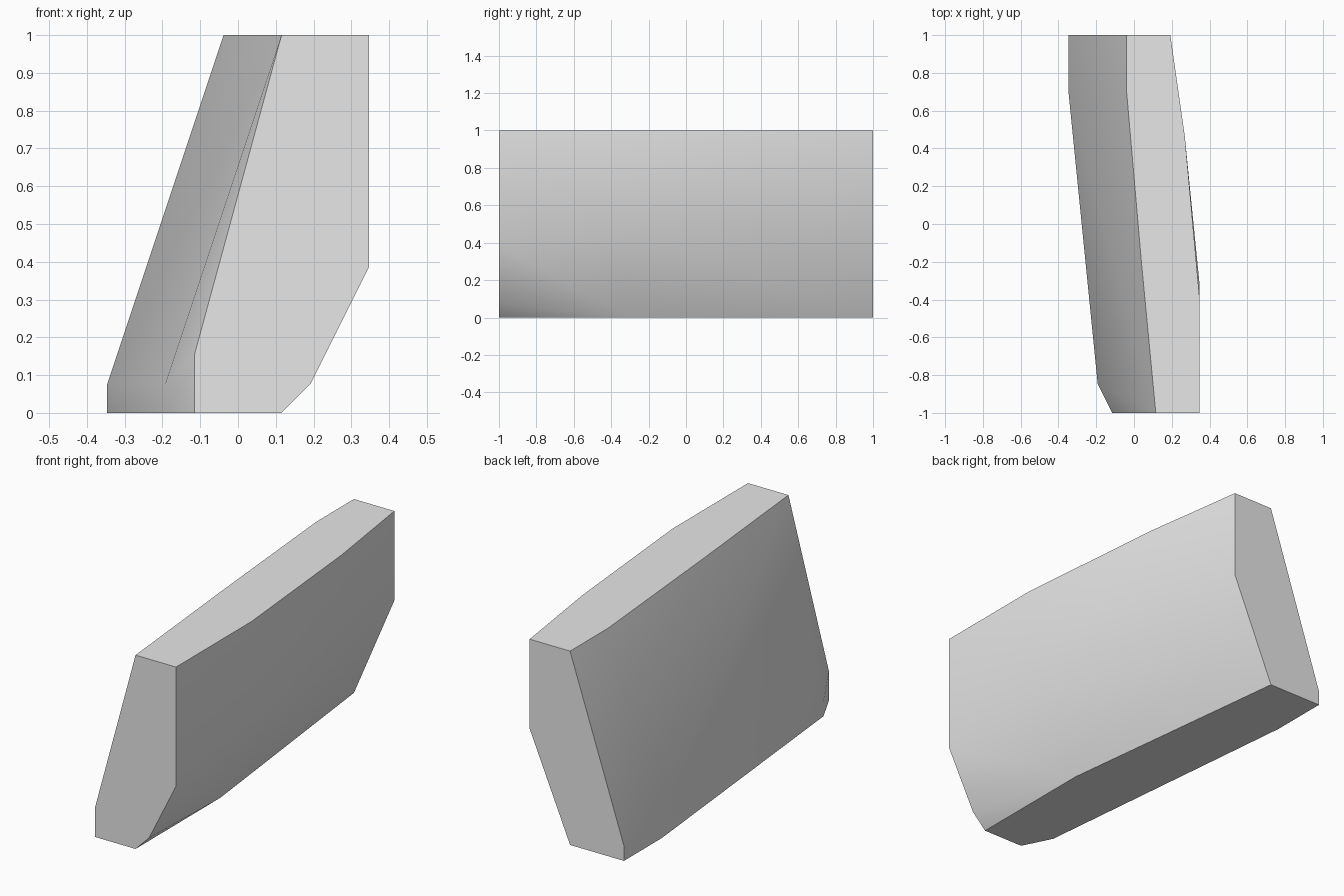
import bpy, bmesh, math

cube = bpy.data.objects.get("Cube")
if cube:
    bpy.data.objects.remove(cube)

UNIT = 1 / 26  # all corners sit on a grid of this step

# Cross-section corners (x, z) at each station along y
sections = {
    -26: [(-3, 0), (3, 0), (5, 2), (9, 10), (9, 26), (3, 26), (-3, 4)],
    -22: [(-5, 0), (-5, 2)],
    -10: [(9, 26)],
    -8: [(3, 0), (9, 12)],
    -5: [(1, 26)],
    12: [(7, 13), (7, 26)],
    18: [(-9, 0), (-9, 2), (-1, 26)],
    26: [(-9, 0), (-1, 0), (5, 14), (5, 26), (-1, 26), (-9, 2)],
}

# Skin the convex leaning panel over its sections
bm = bmesh.new()
for y, corners in sections.items():
    for x, z in corners:
        bm.verts.new((x * UNIT, y * UNIT, z * UNIT))
hull = bmesh.ops.convex_hull(bm, input=bm.verts[:])
loose = [v for v in bm.verts if not v.link_faces]
bmesh.ops.delete(bm, geom=loose, context='VERTS')
# Merge the flat caps into single faces
bmesh.ops.dissolve_limit(bm, angle_limit=math.radians(0.2),
                         verts=bm.verts[:], edges=bm.edges[:])
bmesh.ops.recalc_face_normals(bm, faces=bm.faces[:])
mesh = bpy.data.meshes.new("curved_panel")
bm.to_mesh(mesh)
bm.free()

panel = bpy.data.objects.new("curved_panel", mesh)
bpy.context.collection.objects.link(panel)

# Plain grey surface
grey = bpy.data.materials.new("light_grey")
grey.use_nodes = True
grey.diffuse_color = (0.8, 0.8, 0.8, 1)
grey.node_tree.nodes["Principled BSDF"].inputs["Base Color"].default_value = (0.8, 0.8, 0.8, 1)
mesh.materials.append(grey)

# Soft sides, crisp cap edges
bpy.ops.object.select_all(action='DESELECT')
panel.select_set(True)
bpy.context.view_layer.objects.active = panel
bpy.ops.object.shade_smooth_by_angle(angle=math.radians(30))
